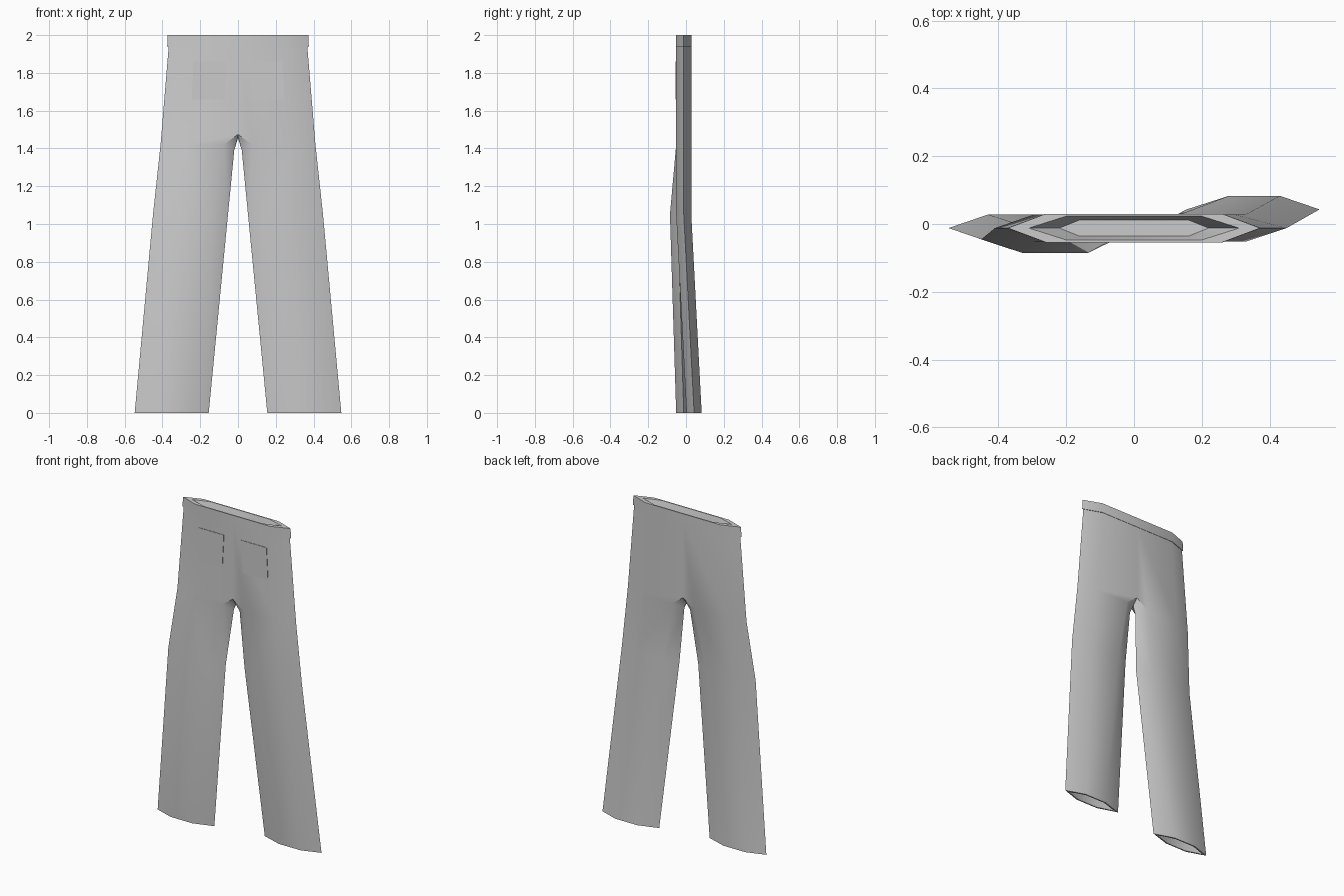
import bpy, bmesh, math

if "Cube" in bpy.data.objects:
    bpy.data.objects.remove(bpy.data.objects["Cube"])

cloth = bpy.data.materials.new("grey cloth")
cloth.use_nodes = True
GREY = (0.6, 0.6, 0.6, 1)
cloth.diffuse_color = GREY
cloth.node_tree.nodes["Principled BSDF"].inputs["Base Color"].default_value = GREY

MID = -0.012     # y of the middle of the waist
DEPTH = 0.04     # half thickness of the cloth tube


def finish(bm, name):
    bmesh.ops.remove_doubles(bm, verts=bm.verts, dist=0.0005)
    bmesh.ops.recalc_face_normals(bm, faces=bm.faces)
    mesh = bpy.data.meshes.new(name)
    bm.to_mesh(mesh)
    bm.free()
    obj = bpy.data.objects.new(name, mesh)
    bpy.context.collection.objects.link(obj)
    mesh.materials.append(cloth)
    bpy.ops.object.select_all(action='DESELECT')
    obj.select_set(True)
    bpy.context.view_layer.objects.active = obj
    bpy.ops.object.shade_smooth_by_angle(angle=math.radians(35))
    return obj


def ring(bm, side, xs, y, z, depth=DEPTH):
    """Flat hexagon: outer tip, front pair, inner tip, back pair."""
    tip, outer, inner, end = xs
    pts = [(tip, 0), (outer, -depth), (inner, -depth),
           (end, 0), (inner, depth), (outer, depth)]
    return [bm.verts.new((side * px, y + py, z)) for px, py in pts]


def loft(bm, rings):
    for a, b in zip(rings, rings[1:]):
        for i in range(6):
            j = (i + 1) % 6
            bm.faces.new((a[i], a[j], b[j], b[i]))


# Trousers: hips flowing into two legs, each with its own stride
bm = bmesh.new()
for side, knee_y, hem_y in ((1, -0.012, 0.043), (-1, -0.045, -0.012)):
    thigh = ring(bm, side, (0.41, 0.295, 0.075, 0.02), MID, 1.42)
    thigh[3].co.z = 1.39
    knee = ring(bm, side, (0.45, 0.33, 0.135, 0.053), knee_y, 1.05)
    hem = ring(bm, side, (0.547, 0.43, 0.28, 0.155), hem_y, 0)
    lip = ring(bm, side, (0.525, 0.42, 0.29, 0.178), hem_y, 0, 0.033)
    lining = ring(bm, side, (0.5, 0.41, 0.3, 0.2), hem_y, 0.05, 0.025)
    loft(bm, [thigh, knee, hem, lip, lining])
    bm.faces.new(lining)

    # Hips from waist to crotch
    waist = ring(bm, side, (0.366, 0.255, 0, 0), MID, 1.95)
    apex = [bm.verts.new((0, MID + y, z))
            for y, z in ((-DEPTH, 1.475), (0, 1.455), (DEPTH, 1.475))]
    for outer, inner, a in ((1, 2, apex[0]), (5, 4, apex[2])):
        bm.faces.new((waist[0], waist[outer], thigh[outer], thigh[0]))
        bm.faces.new((waist[outer], waist[inner], a, thigh[inner], thigh[outer]))
        bm.faces.new((a, apex[1], thigh[3], thigh[inner]))
    bmesh.ops.delete(bm, geom=[waist[3]], context='VERTS')
finish(bm, "trousers")

# Waistband with a recessed lining
bm = bmesh.new()
bands = [(0.366, 0.255, 1.94, 0.038), (0.375, 0.262, 1.94, 0.042),
         (0.372, 0.26, 2.0, 0.042), (0.31, 0.2, 2.0, 0.035),
         (0.22, 0.16, 1.93, 0.024)]
rings = [ring(bm, 1, (t, f, -f, -t), MID, z, d) for t, f, z, d in bands]
loft(bm, rings)
bm.faces.new(rings[-1])
finish(bm, "waistband")

# Thin patch pockets on the front
for side, name in ((1, "left_pocket"), (-1, "right_pocket")):
    bm = bmesh.new()
    layers = [[bm.verts.new((side * x, y, z)) for x, z in
               ((0.06, 1.86), (0.235, 1.86), (0.245, 1.66), (0.07, 1.66))]
              for y in (MID - DEPTH - 0.003, MID - DEPTH + 0.003)]
    front, back = layers
    bm.faces.new(front)
    bm.faces.new(back)
    for i in range(4):
        j = (i + 1) % 4
        bm.faces.new((front[i], front[j], back[j], back[i]))
    finish(bm, name)
